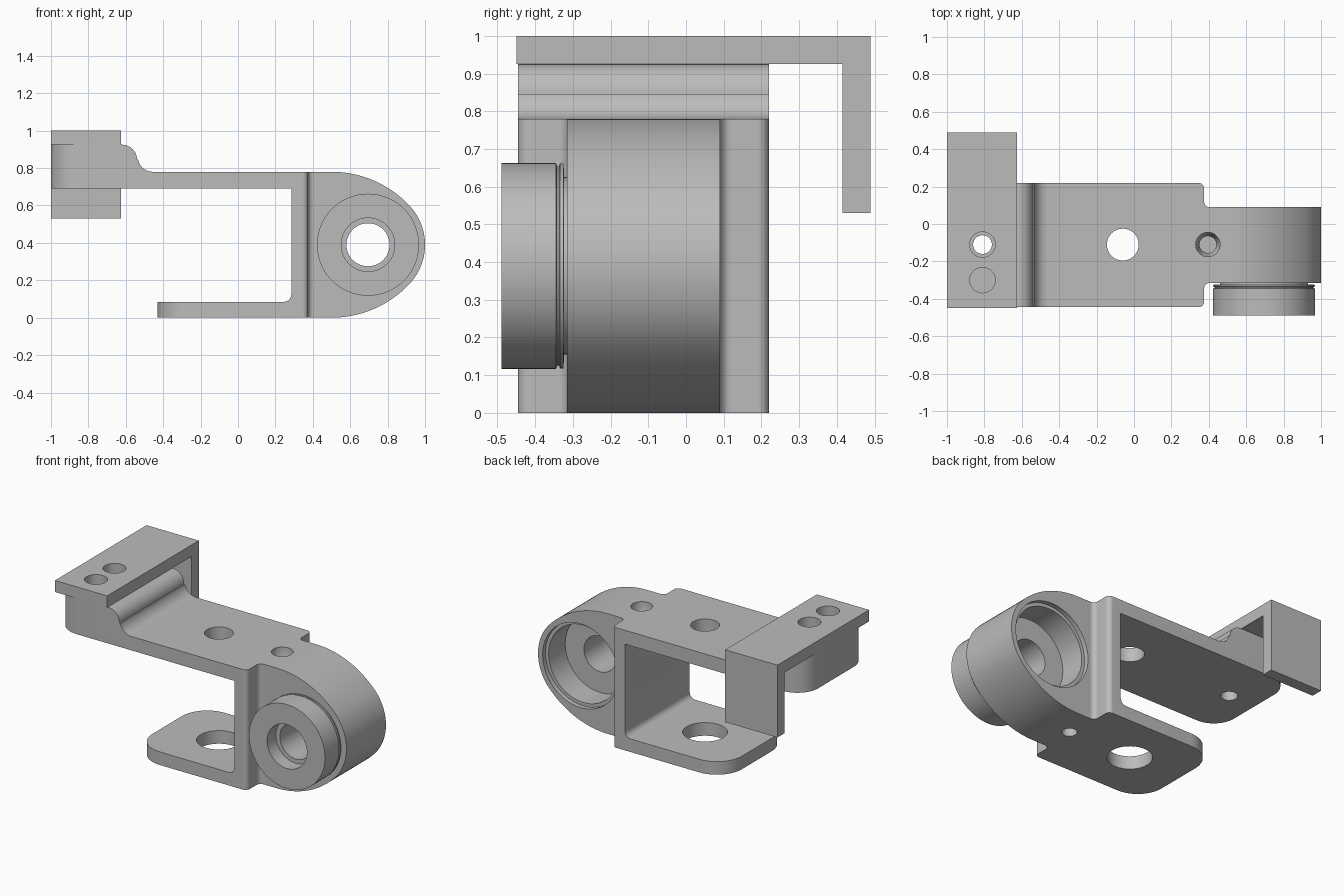
import bpy, bmesh, math
from mathutils import Vector, Matrix

cube = bpy.data.objects.get("Cube")
if cube:
    bpy.data.objects.remove(cube, do_unlink=True)

grey = bpy.data.materials.new("machined_grey")
grey.use_nodes = True
grey.diffuse_color = (0.5, 0.5, 0.5, 1)
grey.node_tree.nodes["Principled BSDF"].inputs["Base Color"].default_value = (0.5, 0.5, 0.5, 1)

FRONT, BACK = -0.445, 0.22        # depth of the wide bracket
NEAR, FAR = -0.315, 0.09          # depth of the barrel
AXIS_X, AXIS_Z = 0.695, 0.39      # bore axis
MID_Y = -0.11                     # line of the bolt holes


def make(name, bm):
    bmesh.ops.recalc_face_normals(bm, faces=bm.faces)
    mesh = bpy.data.meshes.new(name)
    bm.to_mesh(mesh)
    bm.free()
    obj = bpy.data.objects.new(name, mesh)
    bpy.context.collection.objects.link(obj)
    mesh.materials.append(grey)
    return obj


def arc(cx, cy, r, start, end, n=12):
    angles = [math.radians(start + (end - start) * i / n) for i in range(n + 1)]
    return [(cx + r * math.cos(a), cy + r * math.sin(a)) for a in angles]


def prism(points, y0, y1):
    """Extrude an x-z outline along y."""
    bm = bmesh.new()
    face = bm.faces.new([bm.verts.new((x, y0, z)) for x, z in points])
    new = bmesh.ops.extrude_face_region(bm, geom=[face])["geom"]
    verts = [v for v in new if isinstance(v, bmesh.types.BMVert)]
    bmesh.ops.translate(bm, vec=(0, y1 - y0, 0), verts=verts)
    return bm


def round_uprights(bm, x, radius):
    """Round the vertical corner edges standing at a given x."""
    edges = [e for e in bm.edges
             if all(abs(v.co.x - x) < 1e-4 for v in e.verts)
             and abs(e.verts[0].co.y - e.verts[1].co.y) < 1e-4]
    bmesh.ops.bevel(bm, geom=edges, offset=radius, segments=12, profile=0.5,
                    affect='EDGES', clamp_overlap=False)


def lathe(name, profile, centre, upright=False):
    """Turn a closed (radius, height) outline round the y or z axis."""
    bm = bmesh.new()
    axis = Vector((0, 0, 1)) if upright else Vector((0, 1, 0))
    verts = [bm.verts.new(axis * h + Vector((r, 0, 0))) for r, h in profile]
    edges = [bm.edges.new((a, b)) for a, b in zip(verts, verts[1:] + verts[:1])]
    bmesh.ops.spin(bm, geom=verts + edges, cent=(0, 0, 0), axis=axis,
                   angle=math.tau, steps=64)
    bmesh.ops.remove_doubles(bm, verts=bm.verts, dist=1e-5)
    bmesh.ops.dissolve_degenerate(bm, edges=bm.edges, dist=1e-5)
    bmesh.ops.translate(bm, vec=centre, verts=bm.verts)
    return make(name, bm)


def drill(name, x, y, steps):
    """Upright stepped cutter given as (radius, z) pairs, bottom to top."""
    bm = bmesh.new()
    rings = [[bm.verts.new((px, py, z)) for px, py in arc(x, y, r, 0, 352.5, 47)]
             for r, z in steps]
    for low, high in zip(rings, rings[1:]):
        for i in range(48):
            j = (i + 1) % 48
            bm.faces.new((low[i], low[j], high[j], high[i]))
    bm.faces.new(rings[0])
    bm.faces.new(rings[-1])
    return make(name, bm)


def cut(obj, cutters):
    bpy.context.view_layer.objects.active = obj
    for c in cutters:
        mod = obj.modifiers.new("cut", 'BOOLEAN')
        mod.operation, mod.solver, mod.object = 'DIFFERENCE', 'EXACT', c
        bpy.ops.object.modifier_apply(modifier=mod.name)


# Wide bracket: raised block, top plate, upright wall and bottom plate
outline = [(-1, 0.69), (-1, 0.925)]
outline += arc(-0.62, 0.845, 0.08, 90, 0)
outline += arc(-0.455, 0.86, 0.08, 190, 270)
outline += [(0.375, 0.78), (0.375, 0), (-0.43, 0), (-0.43, 0.085)]
outline += arc(0.245, 0.125, 0.04, -90, 0, 8)
outline += [(0.285, 0.69)]
bm = prism(outline, FRONT, BACK)
for x, radius in ((-1, 0.15), (-0.43, 0.18), (0.375, 0.03)):
    round_uprights(bm, x, radius)
bracket = make("bracket_body", bm)

# Barrel housing: large tangent arcs blending into the round nose
upper = [(0.375, 0.78)] + arc(0.5, 0.209, 0.571, 90, 42.9, 20)
nose = arc(AXIS_X, AXIS_Z, 0.305, 42.9, -42.9, 28)[1:-1]
lower = [(x, 2 * AXIS_Z - z) for x, z in reversed(upper)]
barrel = make("barrel_housing", prism(upper + nose + lower, NEAR, FAR))

# Concave fillets where the barrel meets the bracket
fillets = []
for side, y in ((-1, NEAR), (1, FAR)):
    bm = bmesh.new()
    pts = [(0.375, y)] + arc(0.405, y + side * 0.03, 0.03, -side * 90, -side * 180, 8)
    face = bm.faces.new([bm.verts.new((px, py, 0)) for px, py in pts])
    new = bmesh.ops.extrude_face_region(bm, geom=[face])["geom"]
    bmesh.ops.translate(bm, vec=(0, 0, 0.78),
                        verts=[v for v in new if isinstance(v, bmesh.types.BMVert)])
    fillets.append(make("barrel_fillet", bm))

# Angle plate: flat cap with a leg hanging down at the back
cap = make("angle_plate", prism([(-1, 0.925), (-1, 1), (-0.625, 1), (-0.625, 0.925)], -0.45, 0.49))
leg = make("angle_plate_leg", prism([(-1, 0.53), (-1, 0.925), (-0.625, 0.925), (-0.625, 0.53)], 0.415, 0.49))

# Front collar with neck, groove and stepped bore
collar = lathe("front_collar", [
    (0.143, -0.49), (0.273, -0.49), (0.273, -0.345), (0.264, -0.342),
    (0.264, -0.337), (0.272, -0.334), (0.272, -0.325), (0.235, -0.323),
    (0.235, NEAR), (0.115, NEAR), (0.115, -0.4), (0.143, -0.4)],
    (AXIS_X, 0, AXIS_Z))

# Cutters: bearing seat with through bore, and the bolt holes
bore = lathe("bore_cutter", [
    (0, -0.4), (0.115, -0.4), (0.115, MID_Y), (0.25, MID_Y), (0.25, 0.06),
    (0.272, 0.06), (0.272, 0.2), (0, 0.2)], (AXIS_X, 0, AXIS_Z))
block_hole = drill("block_hole_cutter", -0.81, MID_Y, [(0.05, 0.6), (0.05, 0.95)])
cap_holes = [drill("cap_hole_cutter", -0.81, y, [(0.068, 0.9), (0.068, 1.1)])
             for y in (MID_Y, -0.3)]
top_hole = drill("top_hole_cutter", -0.06, MID_Y, [(0.085, 0.6), (0.085, 0.9)])
base_hole = drill("base_hole_cutter", -0.06, MID_Y, [(0.132, -0.1), (0.132, 0.2)])
screw_top = drill("screw_top_cutter", 0.395, MID_Y,
                  [(0.045, 0.55), (0.045, 0.67), (0.065, 0.71), (0.065, 0.9)])
screw_base = drill("screw_base_cutter", 0.395, MID_Y, [(0.045, -0.1), (0.045, 0.15)])

cut(bracket, [block_hole, top_hole, base_hole, screw_top, screw_base])
cut(barrel, [bore, screw_top, screw_base])
cut(cap, cap_holes)
for c in [bore, block_hole, top_hole, base_hole, screw_top, screw_base] + cap_holes:
    bpy.data.objects.remove(c, do_unlink=True)

# Smooth the curved faces, keep machined edges crisp
bpy.ops.object.select_all(action='DESELECT')
for obj in [bracket, barrel, cap, leg, collar] + fillets:
    obj.select_set(True)
bpy.context.view_layer.objects.active = bracket
bpy.ops.object.shade_smooth_by_angle(angle=math.radians(30))
